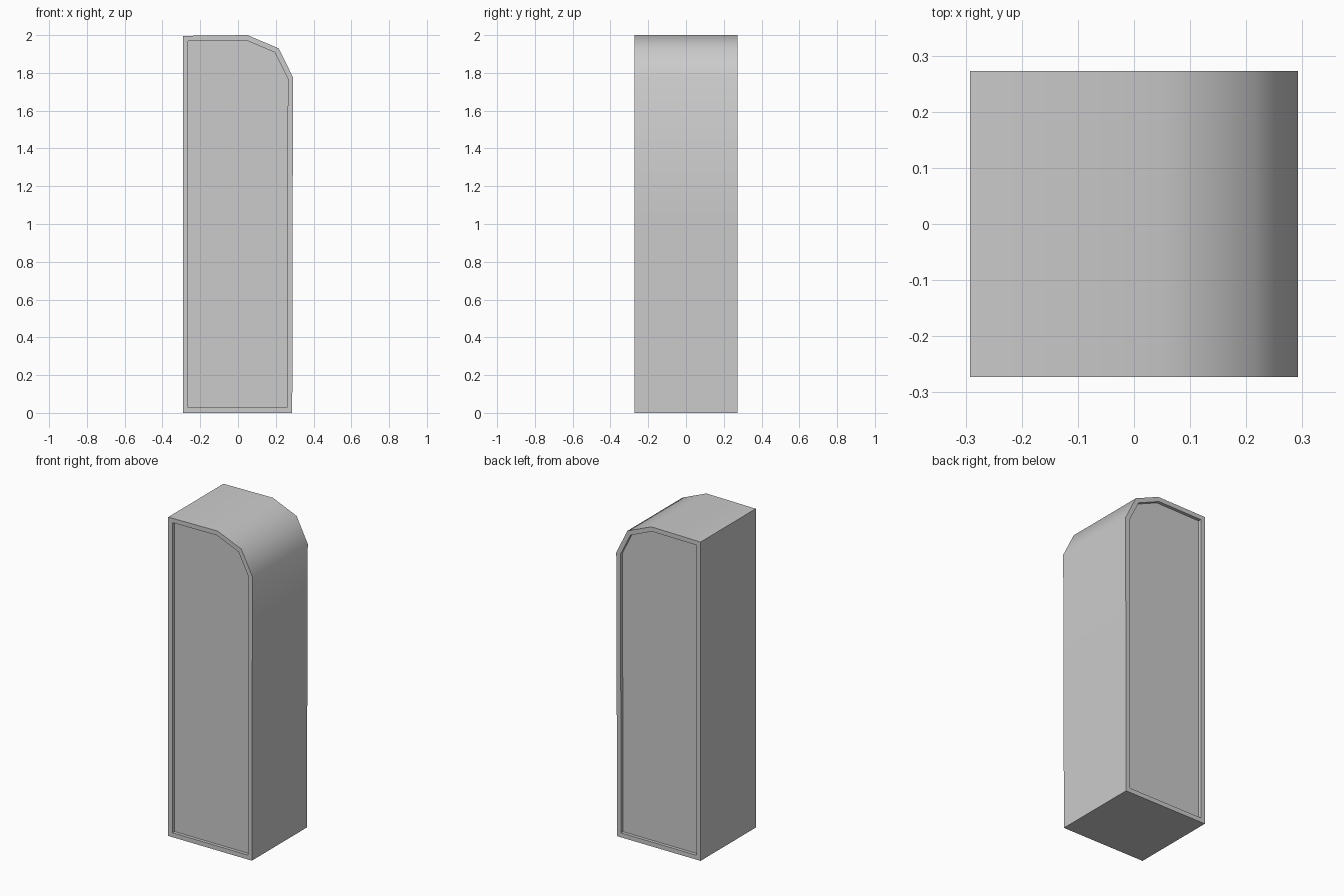
import bpy, bmesh, math

if "Cube" in bpy.data.objects:
    bpy.data.objects.remove(bpy.data.objects["Cube"])

HALF_DEPTH = 0.273
RIM = 0.028
RECESS = 0.02

# Side outline (x, z): straight back, slightly leaning front, rounded top corner
outline = [(-0.292, 0.0), (0.287, 0.0), (0.289, 1.05), (0.292, 1.775),
           (0.215, 1.93), (0.05, 2.0), (-0.292, 1.996)]

bm = bmesh.new()
# Front face, extruded through the full depth
front = bm.faces.new([bm.verts.new((x, -HALF_DEPTH, z)) for x, z in outline])
res = bmesh.ops.extrude_face_region(bm, geom=[front], use_keep_orig=True)
new_verts = [g for g in res["geom"] if isinstance(g, bmesh.types.BMVert)]
bmesh.ops.translate(bm, verts=new_verts, vec=(0, 2 * HALF_DEPTH, 0))
bmesh.ops.recalc_face_normals(bm, faces=bm.faces[:])

# Recessed panels with a thin rim on both ends
bm.normal_update()
ends = [f for f in bm.faces if abs(f.normal.y) > 0.9]
bmesh.ops.inset_individual(bm, faces=ends, thickness=RIM, use_even_offset=True)
for f in ends:
    sign = math.copysign(1, f.calc_center_median().y)
    panel = bmesh.ops.extrude_discrete_faces(bm, faces=[f])["faces"][0]
    bmesh.ops.translate(bm, verts=panel.verts[:], vec=(0, -sign * RECESS, 0))
bmesh.ops.recalc_face_normals(bm, faces=bm.faces[:])

mesh = bpy.data.meshes.new("cabinet_body")
bm.to_mesh(mesh)
bm.free()
body = bpy.data.objects.new("cabinet_body", mesh)
bpy.context.collection.objects.link(body)

# Smooth over the rounded corner, crisp elsewhere
bpy.context.view_layer.objects.active = body
body.select_set(True)
bpy.ops.object.shade_smooth_by_angle(angle=math.radians(50))
